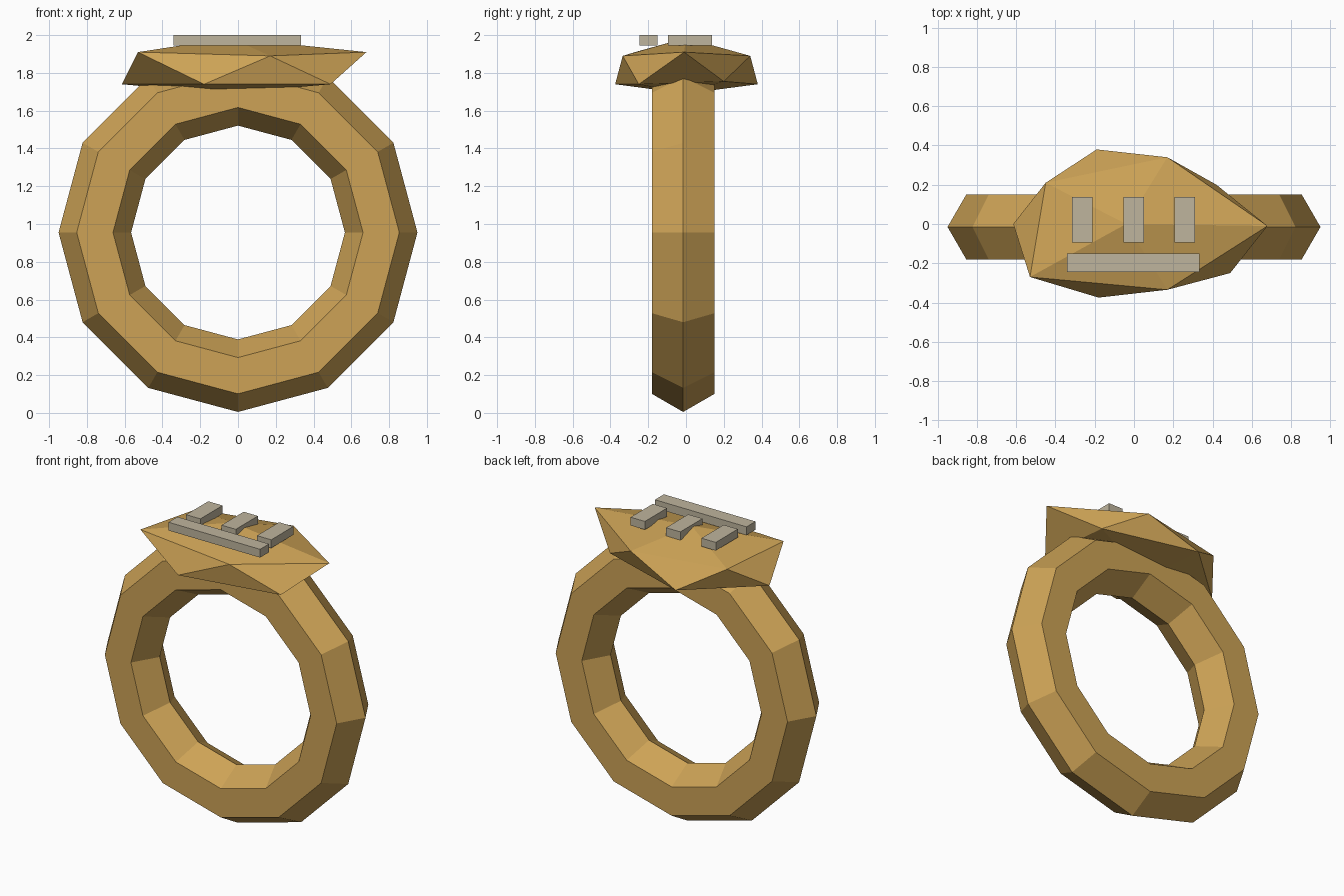
import bpy, math

if "Cube" in bpy.data.objects:
    bpy.data.objects.remove(bpy.data.objects["Cube"])


def material(name, rgb):
    m = bpy.data.materials.new(name)
    m.diffuse_color = (*rgb, 1)
    m.use_nodes = True
    m.node_tree.nodes["Principled BSDF"].inputs["Base Color"].default_value = m.diffuse_color
    return m


gold = material("gold", (0.61, 0.365, 0.093))
stone = material("pale stone", (0.52, 0.46, 0.34))

# Band: twelve-sided ring with a hexagonal section
bpy.ops.mesh.primitive_torus_add(
    major_segments=12, minor_segments=6, major_radius=0.758, minor_radius=0.192,
    location=(0, -0.015, 0.955), rotation=(math.pi / 2, 0, 0))
band = bpy.context.object
band.name = "band"
band.data.materials.append(gold)

# Head: uneven flattened icosahedron made of two rings and two poles
lower = [(0.49, -0.25, 1.74), (0.42, 0.20, 1.755), (-0.19, 0.38, 1.74),
         (-0.615, 0, 1.74), (-0.18, -0.375, 1.74)]
upper = [(0.68, -0.01, 1.91), (0.17, 0.34, 1.89), (-0.45, 0.21, 1.885),
         (-0.53, -0.27, 1.91), (0.17, -0.335, 1.89)]
poles = [(-0.08, 0, 1.69), (-0.04, 0, 1.985)]
faces = []
for i in range(5):
    j = (i + 1) % 5
    faces += [(i, j, 5 + i), (5 + i, j, 5 + j), (5 + i, 5 + j, 11), (j, i, 10)]
mesh = bpy.data.meshes.new("head")
mesh.from_pydata(lower + upper + poles, [], faces)
mesh.materials.append(gold)
head = bpy.data.objects.new("head", mesh)
bpy.context.collection.objects.link(head)


# Raised bars on top of the head
def bar(name, x, y, width, depth):
    bpy.ops.mesh.primitive_cube_add(size=1, location=(x, y, 1.9725))
    o = bpy.context.object
    o.name = name
    o.scale = (width, depth, 0.055)
    o.data.materials.append(stone)


bar("long_bar", -0.003, -0.198, 0.675, 0.094)
for k in range(3):
    bar(f"short_bar_{k + 1}", -0.263 + 0.261 * k, 0.021, 0.105, 0.233)
